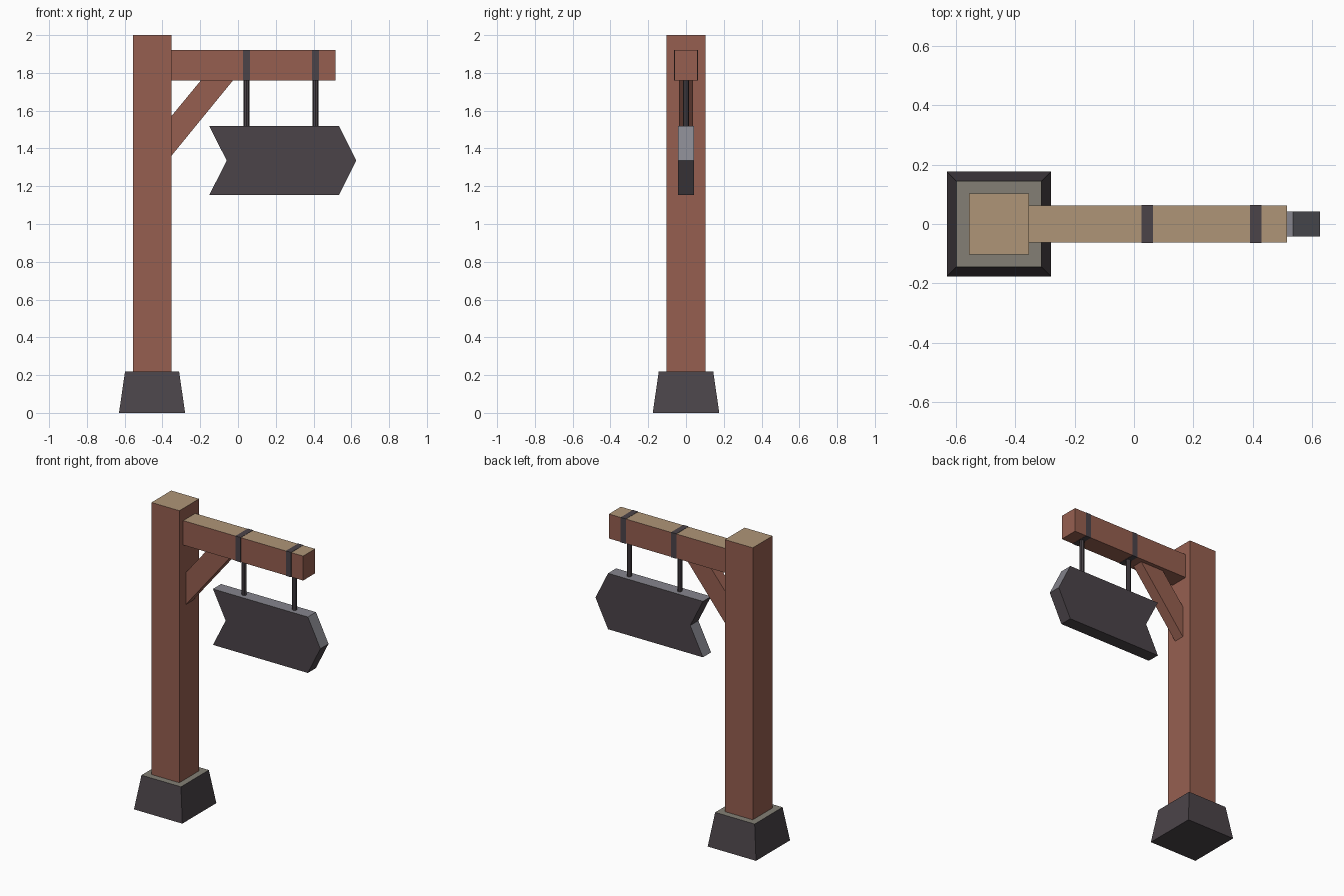
import bpy, bmesh, math
from mathutils import Vector

if "Cube" in bpy.data.objects:
    bpy.data.objects.remove(bpy.data.objects["Cube"])


def mat(name, rgb):
    m = bpy.data.materials.new(name)
    lin = [((c / 255 + 0.055) / 1.055) ** 2.4 for c in rgb]
    m.diffuse_color = (*lin, 1)
    m.use_nodes = True
    m.node_tree.nodes["Principled BSDF"].inputs["Base Color"].default_value = m.diffuse_color
    return m


wood = mat("red_brown_wood", (150, 95, 80))
wood_top = mat("tan_wood_top", (175, 149, 119))
dark = mat("dark_iron", (75, 68, 73))
edge = mat("light_grey_edge", (134, 133, 141))
stone_top = mat("grey_stone_top", (131, 127, 117))


def finish(name, bm, side, top=None):
    """Make the object; faces that point upward take the top colour."""
    bmesh.ops.recalc_face_normals(bm, faces=bm.faces)
    bm.normal_update()
    if top:
        for f in bm.faces:
            f.material_index = 1 if f.normal.z > 0.3 else 0
    me = bpy.data.meshes.new(name)
    bm.to_mesh(me)
    bm.free()
    for m in (side, top):
        if m:
            me.materials.append(m)
    ob = bpy.data.objects.new(name, me)
    bpy.context.collection.objects.link(ob)
    return ob


def box(name, x0, x1, hy, z0, z1, side, top=None, taper=0):
    bm = bmesh.new()
    bmesh.ops.create_cube(bm, size=1)
    for v in bm.verts:
        t = taper if v.co.z > 0 else 0
        sx, sy = math.copysign(1, v.co.x), math.copysign(1, v.co.y)
        v.co = Vector(((x1 if sx > 0 else x0) - sx * t, sy * (hy - t),
                       z1 if v.co.z > 0 else z0))
    return finish(name, bm, side, top)


def plate(name, pts, hy, side, top=None):
    """Extrude an x-z outline through y."""
    bm = bmesh.new()
    f = bm.faces.new([bm.verts.new((x, -hy, z)) for x, z in pts])
    r = bmesh.ops.extrude_face_region(bm, geom=[f])
    for g in r["geom"]:
        if isinstance(g, bmesh.types.BMVert):
            g.co.y = hy
    return finish(name, bm, side, top)


# Stone foot, post and beam
box("stone_base", -0.63, -0.28, 0.176, 0, 0.22, dark, stone_top, taper=0.032)
box("post", -0.555, -0.353, 0.102, 0.2, 2.0, wood, wood_top)
box("beam", -0.36, 0.515, 0.062, 1.76, 1.92, wood, wood_top)

# Diagonal brace
plate("brace", [(-0.355, 1.358), (-0.025, 1.762), (-0.195, 1.762), (-0.355, 1.568)],
      0.036, wood)

# Arrow-shaped sign board
plate("arrow_sign", [(-0.152, 1.153), (0.535, 1.153), (0.626, 1.336), (0.535, 1.519),
                     (-0.152, 1.519), (-0.06, 1.336)], 0.042, dark, edge)

# Iron bands around the beam, each with a hanging rod
for i, x in enumerate((0.045, 0.41), 1):
    box(f"band_{i}", x - 0.019, x + 0.019, 0.0635, 1.7585, 1.9215, dark)
    bm = bmesh.new()
    bmesh.ops.create_cone(bm, cap_ends=True, segments=8, radius1=0.015,
                          radius2=0.015, depth=0.26)
    bmesh.ops.translate(bm, verts=bm.verts, vec=(x, 0, 1.64))
    finish(f"hanger_{i}", bm, dark)
